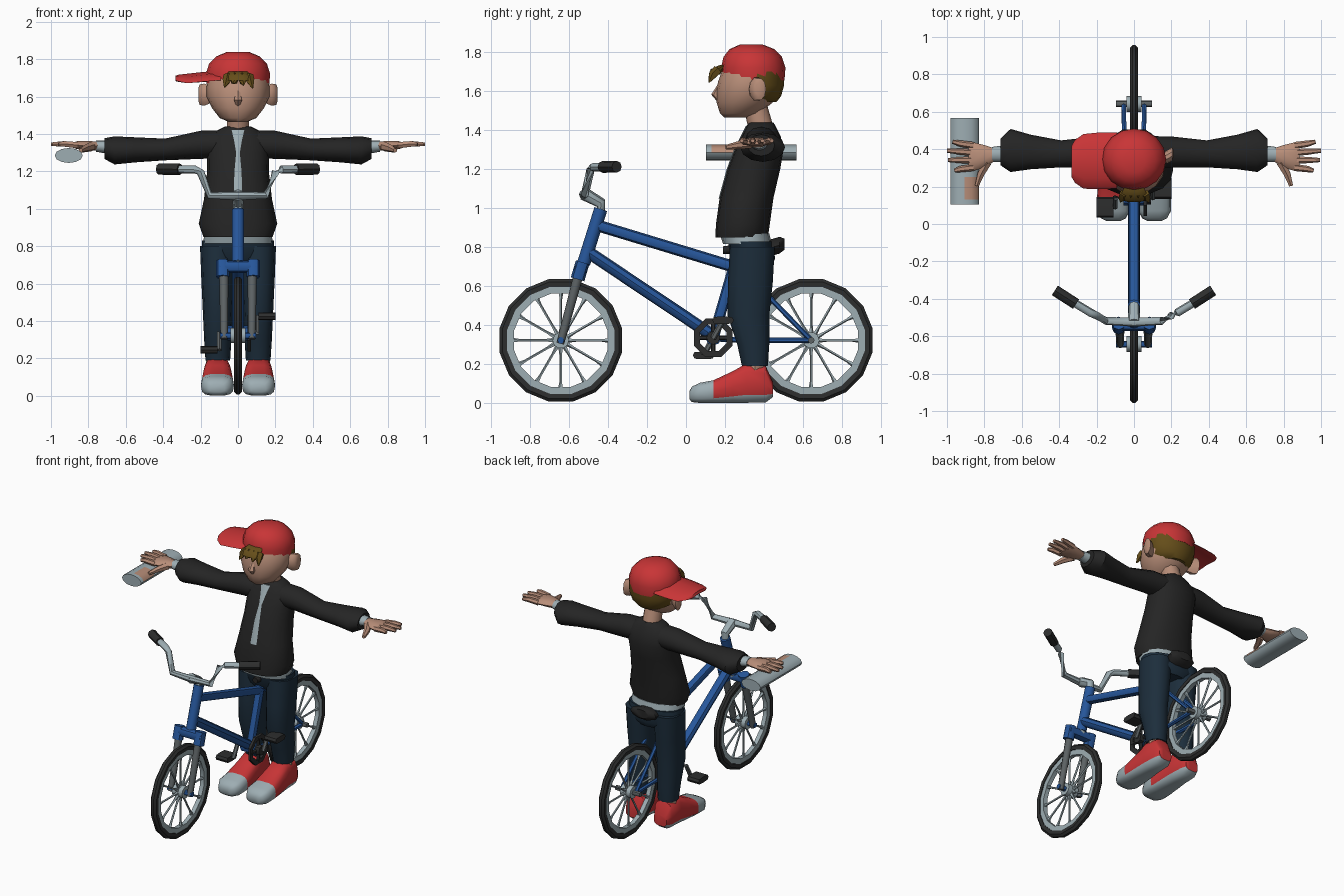
import bpy, bmesh, math
from mathutils import Vector as V

X, Y, Z = V((1, 0, 0)), V((0, 1, 0)), V((0, 0, 1))


def mat(name, r, g, b):
    m = bpy.data.materials.new(name)
    m.diffuse_color = (r, g, b, 1)
    return m


RED = mat("red", .58, .035, .037)
BLUE = mat("blue", .02, .095, .33)
BLACK = mat("charcoal", .018, .018, .018)
RUBBER = mat("rubber", .026, .027, .027)
SILVER = mat("light grey", .34, .42, .45)
SKIN = mat("skin", .48, .27, .19)
NAVY = mat("navy denim", .012, .027, .045)
HAIR = mat("brown hair", .13, .075, .01)
STEEL = mat("dark steel", .11, .125, .13)


def oval(c, u, v, a, b, n=12, p=1.0):
    """Super-ellipse of n points; p below 1 is boxier."""
    pts = []
    for i in range(n):
        t = math.tau * i / n
        s, k = math.sin(t), math.cos(t)
        pts.append(V(c) + u * a * math.copysign(abs(k) ** p, k) + v * b * math.copysign(abs(s) ** p, s))
    return pts


def skin_rings(name, rings, mats, closed=False, rule=None, angle=45):
    """Join rings of points into a surface; rule(face centre) gives a material index."""
    bm = bmesh.new()
    vs = [[bm.verts.new(p) for p in r] for r in rings]
    n = len(vs[0])
    for i in range(len(vs) if closed else len(vs) - 1):
        a, b = vs[i], vs[(i + 1) % len(vs)]
        for j in range(n):
            bm.faces.new((a[j], a[(j + 1) % n], b[(j + 1) % n], b[j]))
    if not closed:
        bm.faces.new(vs[0])
        bm.faces.new(vs[-1])
    bmesh.ops.recalc_face_normals(bm, faces=bm.faces)
    if rule:
        for f in bm.faces:
            f.material_index = rule(f.calc_center_median())
    me = bpy.data.meshes.new(name)
    bm.to_mesh(me)
    bm.free()
    for m in mats if isinstance(mats, list) else [mats]:
        me.materials.append(m)
    me.shade_smooth()
    me.set_sharp_from_angle(angle=math.radians(angle))
    ob = bpy.data.objects.new(name, me)
    bpy.context.collection.objects.link(ob)
    return ob


def stack(name, rows, mats, x=0, n=16, p=.9, **kw):
    """Loft upward: rows of (z, y, half width, half depth)."""
    return skin_rings(name, [oval((x, y, z), X, Y, a, b, n, p) for z, y, a, b in rows], mats, **kw)


def pipe(name, pts, r, m, n=8):
    pts = [V(p) for p in pts]
    rs = r if isinstance(r, (list, tuple)) else [r] * len(pts)
    rings = []
    for i, p in enumerate(pts):
        t = (pts[min(i + 1, len(pts) - 1)] - pts[max(i - 1, 0)]).normalized()
        u = t.cross(X if abs(t.x) < .8 else Z).normalized()
        rings.append(oval(p, u, t.cross(u), rs[i], rs[i], n))
    return skin_rings(name, rings, m)


def ring_x(name, c, profile, m, segs):
    """Revolve a closed (x, radius) profile about the x axis."""
    rings = []
    for i in range(segs):
        t = math.tau * (i + .5) / segs
        d = Y * math.cos(t) + Z * math.sin(t)
        rings.append([V(c) + X * x + d * r for x, r in profile])
    return skin_rings(name, rings, m, closed=True, angle=30)


def band(x0, x1, r0, r1):
    return [(x0, r0), (x1, r0), (x1, r1), (x0, r1)]


# wheels
for label, y in (("front", -.642), ("rear", .642)):
    c = V((0, y, .322))
    ring_x(label + "_tyre", c, [(-.02, .28), (-.022, .305), (-.009, .32), (.009, .32), (.022, .305), (.02, .28)], RUBBER, 16)
    ring_x(label + "_rim", c, band(-.015, .015, .245, .283), SILVER, 16)
    pipe(label + "_hub", [c - X * .04, c + X * .04], .042, SILVER, 10)
    pipe(label + "_axle", [c - X * .095, c + X * .095], .017, BLUE if label == "front" else STEEL)
    for i in range(12):
        t = math.tau * i / 12
        d = Y * math.cos(t) + Z * math.sin(t)
        pipe(label + "_spoke", [c + d * .03, c + d * .08, c + d * .21, c + d * .25], [.013, .007, .007, .014], SILVER, 5)

# frame
pipe("head_tube", [(0, -.437, .995), (0, -.525, .715)], .034, BLUE, 10)
pipe("top_tube", [(0, -.45, .91), (0, .225, .705)], .03, BLUE)
pipe("down_tube", [(0, -.495, .77), (0, .14, .345)], .032, BLUE)
pipe("seat_tube", [(0, .14, .335), (0, .26, .75)], .028, BLUE)
pipe("seat_post", [(0, .255, .73), (0, .275, .8)], .02, SILVER)
pipe("bottom_bracket", [(-.055, .14, .335), (.055, .14, .335)], .04, BLUE)
for s in (-1, 1):
    pipe("seat_stay", [(s * .02, .24, .73), (s * .05, .42, .55), (s * .055, .642, .322)], .013, BLUE, 6)
    pipe("chain_stay", [(s * .03, .15, .33), (s * .05, .32, .322), (s * .055, .642, .322)], .014, BLUE, 6)

# saddle
skin_rings("saddle", [oval((0, y, z), X, Z, a, b, 10) for y, z, a, b in
           [(.19, .785, .02, .02), (.3, .79, .04, .03), (.41, .79, .09, .045), (.48, .81, .1, .045), (.505, .815, .06, .03)]], BLACK)

# fork
pipe("fork_crown", [(-.1, -.538, .69), (.1, -.538, .69)], .034, BLUE)
pipe("fork_collar", [(0, -.522, .735), (0, -.53, .69)], .026, SILVER)
for s in (-1, 1):
    pipe("fork_shoulder", [(s * .082, -.53, .722), (s * .082, -.556, .635)], .036, BLUE)
    pipe("fork_leg", [(s * .076, -.55, .66), (s * .074, -.645, .305)], [.025, .02], STEEL)

# handlebar
pipe("stem", [(0, -.44, .98), (0, -.435, 1.025), (0, -.525, 1.075)], [.024, .028, .034], SILVER)
for s in (-1, 1):
    pipe("handlebar", [(0, -.525, 1.07), (s * .15, -.518, 1.072), (s * .2, -.49, 1.195), (s * .23, -.475, 1.21), (s * .42, -.36, 1.212)],
         [.024, .021, .021, .022, .021], SILVER)
    pipe("grip", [(s * .31, -.428, 1.211), (s * .423, -.355, 1.212)], .03, RUBBER)

# chainring, cranks and pedals
hub = V((.06, .14, .335))
ring_x("chainring", hub, band(-.009, .009, .074, .106), RUBBER, 8)
pipe("chainring_boss", [hub - X * .015, hub + X * .03], .035, RUBBER)
for d in (Y, Z):
    pipe("chainring_arm", [hub - d * .085, hub + d * .085], .012, RUBBER, 6)
for s in (-1, 1):
    end = V((s * .1, .14 + s * .05, .335 + s * .09))
    pipe("crank", [(s * .05, .14, .335), (s * .1, .14, .335), end], .015, STEEL, 6)
    c = end + X * s * .055
    skin_rings("pedal", [oval(c + X * k, Y, Z, .055, .02, 8, .5) for k in (-.045, .045)], RUBBER)

# shoes, ankles and trouser legs
for s in (-1, 1):
    rows = [(.445, .03, .11, .05), (.41, .003, .19, .068), (.31, 0, .205, .072), (.24, 0, .165, .08),
            (.14, 0, .118, .088), (.07, 0, .105, .088), (.03, .005, .085, .066), (.017, .02, .06, .04)]
    skin_rings("shoe", [oval((s * .11, y, (lo + hi) / 2), X, Z, a, (hi - lo) / 2, 14, .65) for y, lo, hi, a in rows],
               [RED, SILVER], rule=lambda f: int(f.z < .05 or f.y < .14))
    pipe("ankle", [(s * .115, .355, .15), (s * .115, .355, .22)], .055, SKIN)
    stack("trouser_leg", [(.19, .353, .066, .066), (.3, .345, .073, .082), (.45, .32, .08, .107), (.62, .33, .088, .115),
                          (.8, .34, .095, .115)], NAVY, x=s * .108, n=12)
stack("trouser_seat", [(.7, .345, .12, .09), (.74, .342, .195, .115), (.83, .33, .192, .115)], NAVY)
stack("shirt_hem", [(.815, .315, .186, .125), (.87, .3, .18, .127)], SILVER)

# jacket body with its open front
torso = [(.85, .285, .185, .135), (.92, .292, .21, .138), (1.05, .31, .182, .138), (1.2, .348, .165, .135), (1.3, .375, .166, .125),
         (1.37, .385, .165, .1), (1.42, .385, .11, .075), (1.44, .385, .068, .062)]
stack("jacket", torso, BLACK)
widths = [.024, .019, .01, .022, .034]
skin_rings("shirt_front", [oval((0, y - b, z), X, Y, w, .005, 6) for (z, y, a, b), w in zip(torso[2:7], widths)], SILVER)
pipe("neck", [(0, .385, 1.41), (0, .35, 1.54)], [.063, .06], SKIN, 10)

# sleeves and hands
for s in (-1, 1):
    def along(name, rows, m, n=12):
        skin_rings(name, [oval((s * x, y, z), Y, Z, a, b, n) for x, y, z, a, b in rows], m)
    along("sleeve", [(.08, .385, 1.345, .085, .075), (.2, .385, 1.342, .083, .075), (.39, .375, 1.317, .072, .058),
                     (.55, .385, 1.315, .092, .067), (.66, .393, 1.312, .115, .075), (.715, .385, 1.322, .07, .055)], BLACK)
    along("cuff", [(.7, .375, 1.33, .045, .036), (.76, .372, 1.335, .04, .03)], SILVER)
    along("palm", [(.745, .37, 1.335, .034, .026), (.8, .362, 1.337, .06, .026), (.86, .36, 1.34, .077, .022), (.885, .36, 1.34, .07, .014)], SKIN, 10)
    for y0, x1, y1 in ((.42, .97, .44), (.382, 1.0, .392), (.342, .995, .342), (.302, .96, .285)):
        pipe("finger", [(s * .86, y0, 1.34), (s * .93, (y0 + y1) / 2, 1.347), (s * x1, y1, 1.345)], [.019, .017, .011], SKIN, 6)
    pipe("thumb", [(s * .785, .33, 1.332), (s * .82, .265, 1.322), (s * .84, .205, 1.312)], [.026, .02, .012], SKIN, 6)

# rolled paper under one hand
skin_rings("rolled_paper", [oval((-.905, y, 1.285), X, Z, .075, .04, 12) for y in (.103, .13, .25, .567)], [SILVER, SKIN],
           rule=lambda f: int(f.z > 1.29 and -.92 < f.x and .12 < f.y < .25))

# head
stack("head", [(1.465, .255, .05, .06), (1.485, .275, .098, .1), (1.54, .3, .14, .143), (1.6, .318, .168, .162), (1.65, .325, .168, .16),
               (1.7, .335, .16, .152), (1.76, .34, .12, .12)], SKIN, p=1)
pipe("nose", [(0, .175, 1.635), (0, .153, 1.58), (0, .168, 1.555)], [.01, .024, .012], SKIN, 6)
for s in (-1, 1):
    skin_rings("ear", [oval((s * x, y, 1.61), Y, Z, a, b, 10) for x, y, a, b in
               [(.14, .345, .025, .045), (.18, .36, .036, .062), (.205, .375, .036, .058), (.212, .378, .02, .035)]], SKIN)

# hair
stack("back_hair", [(1.545, .36, .1, .105), (1.575, .36, .145, .128), (1.63, .365, .165, .138), (1.7, .365, .165, .138)], HAIR, p=1)
stack("fringe", [(1.735, .2, .05, .025), (1.712, .16, .07, .035), (1.685, .145, .08, .03)], HAIR, n=10)
for x, z in ((-.06, 1.65), (-.02, 1.67), (.025, 1.66), (.065, 1.645)):
    pipe("fringe_lock", [(x * .9, .165, 1.71), (x, .14, 1.685), (x * 1.2, .118, z)], [.025, .024, .004], HAIR, 5)

# cap with sideways brim
stack("cap", [(1.655, .345, .166, .16), (1.72, .345, .172, .165), (1.775, .342, .155, .15), (1.815, .338, .115, .115),
              (1.838, .335, .06, .06)], RED, p=1)
brim = skin_rings("cap_brim", [oval((x, y, z), Y, Z, a, .012, 12, .7) for x, y, a, z in
                  [(-.09, .34, .15, 1.725), (-.18, .338, .152, 1.72), (-.27, .335, .146, 1.71), (-.315, .335, .115, 1.705), (-.333, .335, .085, 1.7)]], RED)
for v in brim.data.vertices:
    v.co.z -= .04 * ((v.co.y - .336) / .15) ** 2
